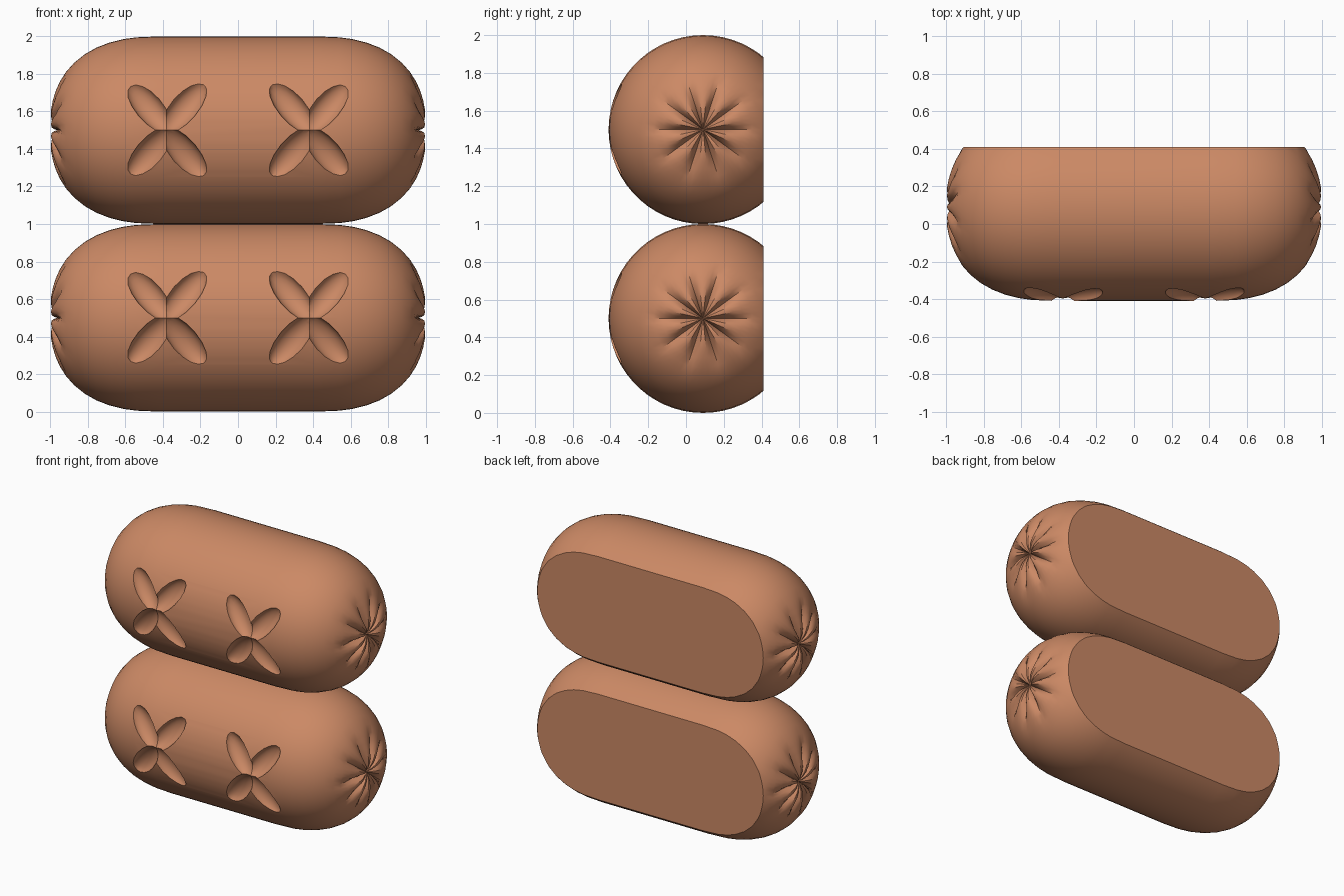
import bpy, bmesh, math
from mathutils import Matrix, Vector

if "Cube" in bpy.data.objects:
    bpy.data.objects.remove(bpy.data.objects["Cube"])

CY, R, STRAIGHT, CAP, POWER = 0.09, 0.5, 0.42, 0.583, 2.4
SEG = 60
skin = bpy.data.materials.new("baked_skin")
skin.diffuse_color = (0.60, 0.25, 0.13, 1)
skin.use_nodes = True
skin.node_tree.nodes["Principled BSDF"].inputs["Base Color"].default_value = skin.diffuse_color

# ring radius -> (dimple depth, pleat depth) on the pinched ends
RINGS = [(0.03, .02, .025), (0.07, .006, .045), (0.11, 0, .045), (0.16, 0, .038),
         (0.21, 0, .024), (0.26, 0, .010), (0.31, 0, 0), (0.36, 0, 0), (0.405, 0, 0),
         (0.44, 0, 0), (0.467, 0, 0), (0.485, 0, 0), (0.495, 0, 0), (0.5, 0, 0)]
PLEAT = [1, 0.4, 0.05, 0, 0.05, 0.4]


def end_x(r):
    return STRAIGHT + CAP * max(0, 1 - (r / R) ** POWER) ** (1 / POWER)


def make_body(name, cz):
    """Lathed sausage with ten pleats at each end, sliced flat at the back."""
    bm = bmesh.new()

    def ring(side, r, dip, pleat):
        return [bm.verts.new((side * (end_x(r) - dip - pleat * PLEAT[i % 6]),
                              CY + r * math.cos(2 * math.pi * i / SEG),
                              cz + r * math.sin(2 * math.pi * i / SEG)))
                for i in range(SEG)]

    rings = [ring(-1, *p) for p in RINGS] + [ring(1, *p) for p in reversed(RINGS)]
    for a, b in zip(rings, rings[1:]):
        for i in range(SEG):
            j = (i + 1) % SEG
            bm.faces.new((a[i], a[j], b[j], b[i]))
    for side, rim in ((-1, rings[0]), (1, rings[-1])):
        tip = bm.verts.new((side * (end_x(0) - 0.04), CY, cz))
        for i in range(SEG):
            bm.faces.new((tip, rim[i], rim[(i + 1) % SEG]))
    # flat back
    cut = bmesh.ops.bisect_plane(bm, geom=bm.verts[:] + bm.edges[:] + bm.faces[:],
                                 plane_co=(0, 0.41, 0), plane_no=(0, 1, 0), clear_outer=True)
    edges = [e for e in cut["geom_cut"] if isinstance(e, bmesh.types.BMEdge)]
    bmesh.ops.contextual_create(bm, geom=edges)
    bmesh.ops.recalc_face_normals(bm, faces=bm.faces[:])
    return to_object(bm, name)


def to_object(bm, name):
    mesh = bpy.data.meshes.new(name)
    bm.to_mesh(mesh)
    bm.free()
    ob = bpy.data.objects.new(name, mesh)
    bpy.context.collection.objects.link(ob)
    return ob


def make_scoops(name, cz):
    """Four ellipsoid scoops per cross, two crosses on the front."""
    bm = bmesh.new()
    for cx in (-0.38, 0.38):
        for sx in (-1, 1):
            for sz in (-1, 1):
                dx, dz = sx * 0.095, sz * 0.122
                dy = -math.sqrt(R * R - dz * dz)
                normal = Vector((0, dy, dz)).normalized()
                along = Vector((dx, 0, dz))
                along = (along - normal * along.dot(normal)).normalized()
                across = normal.cross(along)
                rot = Matrix((along, across, normal)).transposed().to_4x4()
                m = (Matrix.Translation((cx + dx, CY + dy, cz + dz)) @ rot
                     @ Matrix.Diagonal((0.172, 0.072, 0.06, 1)))
                bmesh.ops.create_uvsphere(bm, u_segments=16, v_segments=12, radius=1, matrix=m)
    bmesh.ops.recalc_face_normals(bm, faces=bm.faces[:])
    ob = to_object(bm, name)
    ob.hide_render = True
    return ob


for label, cz in (("lower", 0.5), ("upper", 1.5)):
    body = make_body(label + "_roll", cz)
    scoops = make_scoops(label + "_cross_cutter", cz)
    mod = body.modifiers.new("cross_cuts", "BOOLEAN")
    mod.operation, mod.solver, mod.object, mod.use_self = "DIFFERENCE", "EXACT", scoops, True
    bpy.ops.object.select_all(action="DESELECT")
    body.select_set(True)
    bpy.context.view_layer.objects.active = body
    bpy.ops.object.modifier_apply(modifier=mod.name)
    bpy.data.objects.remove(scoops)
    body.data.materials.clear()
    body.data.materials.append(skin)
    bpy.ops.object.shade_smooth_by_angle(angle=math.radians(30))
